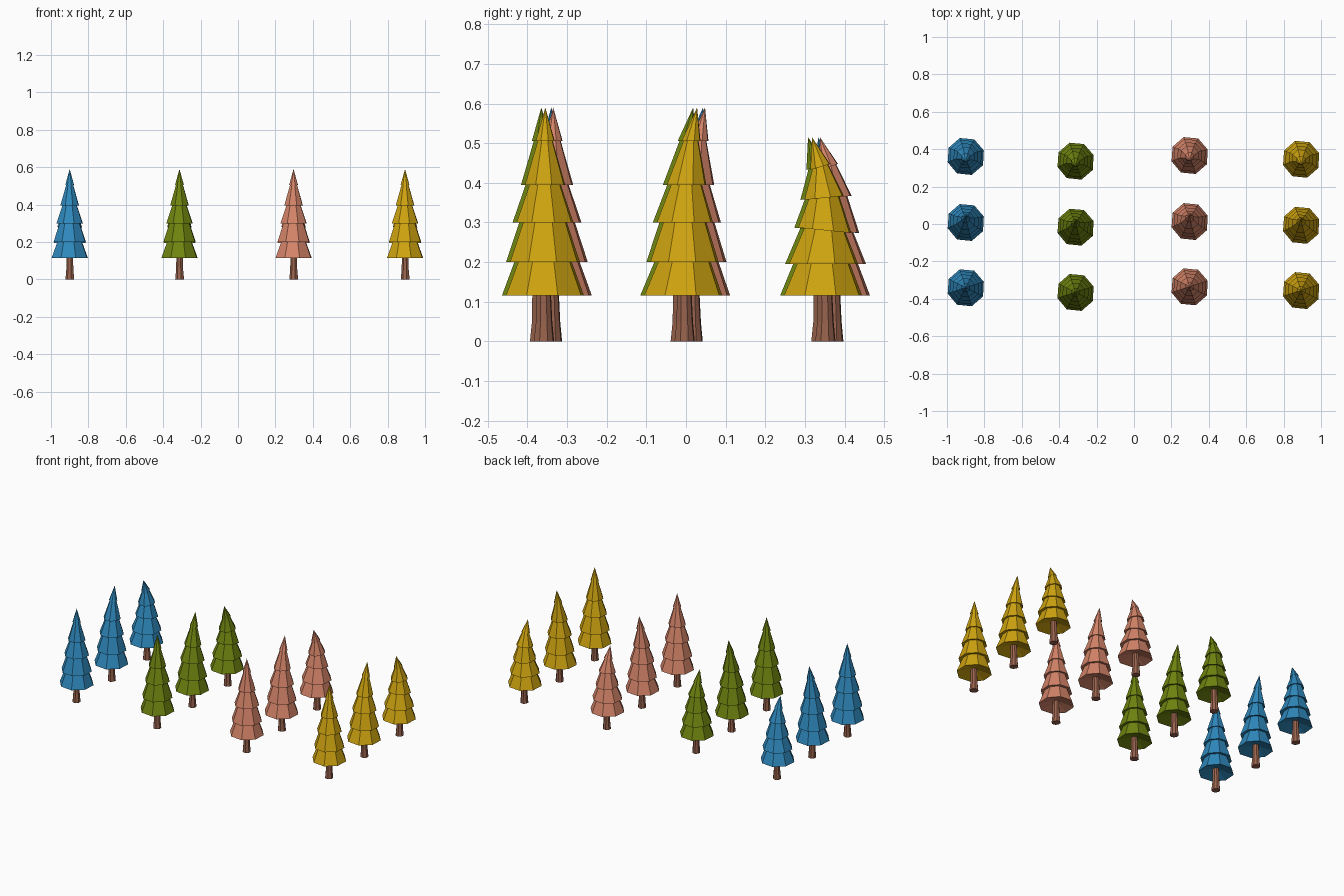
import bpy
import bmesh
import math
import random

cube = bpy.data.objects.get("Cube")
if cube:
    bpy.data.objects.remove(cube, do_unlink=True)

SIDES = 8


def material(name, rgb):
    mat = bpy.data.materials.new(name)
    mat.use_nodes = True
    colour = (*rgb, 1.0)
    mat.diffuse_color = colour
    mat.node_tree.nodes["Principled BSDF"].inputs["Base Color"].default_value = colour
    return mat


def loft(name, rings, mat, location, jitter=0.0, tip=None):
    """Skin flat-faced rings of (radius, z, y shift, tilt), closed at both ends."""
    rng = random.Random(4)
    wobble = [1 + rng.uniform(-jitter, jitter) for _ in range(SIDES)]
    bm = bmesh.new()
    loops = []
    for radius, z, shift, tilt in rings:
        loop = []
        for i in range(SIDES):
            a = math.tau * (i + 0.4) / SIDES
            r = radius * wobble[i]
            y = r * math.sin(a)
            loop.append(bm.verts.new((r * math.cos(a), y + shift, z + y * tilt)))
        loops.append(loop)
    for low, high in zip(loops, loops[1:]):
        for i in range(SIDES):
            j = (i + 1) % SIDES
            bm.faces.new((low[i], low[j], high[j], high[i]))
    bm.faces.new(loops[0][::-1])
    if tip:
        apex = bm.verts.new(tip)
        for i in range(SIDES):
            bm.faces.new((loops[-1][i], loops[-1][(i + 1) % SIDES], apex))
    else:
        bm.faces.new(loops[-1])
    bmesh.ops.recalc_face_normals(bm, faces=bm.faces)
    mesh = bpy.data.meshes.new(name)
    bm.to_mesh(mesh)
    bm.free()
    mesh.materials.append(mat)
    obj = bpy.data.objects.new(name, mesh)
    obj.location = location
    bpy.context.scene.collection.objects.link(obj)
    return obj


def foliage(name, tiers, tip, mat, location):
    """Stack flared skirts; each skirt narrows up to the rim of the next."""
    r0, z0, s0, _ = tiers[0]
    rings = [(0.017, z0 + 0.025, s0, 0)]
    for k, (radius, z, shift, tilt) in enumerate(tiers):
        rings.append((radius, z, shift, tilt))
        if k + 1 < len(tiers):
            next_r, next_z, next_s, next_t = tiers[k + 1]
            rings.append((next_r * 0.75, next_z + 0.004, next_s, next_t))
    loft(name, rings, mat, location, 0.02, (0, tip[0], tip[1]))


bark = material("brown bark", (0.32, 0.125, 0.075))

# Columns: colour name, colour, x, y offset
columns = [
    ("blue", (0.028, 0.25, 0.51), -0.90, 0.015),
    ("green", (0.16, 0.235, 0.005), -0.313, -0.01),
    ("pink", (0.66, 0.23, 0.14), 0.297, 0.02),
    ("yellow", (0.62, 0.37, 0.005), 0.893, 0.0),
]

# Rows: tiers as (radius, z, y shift, tilt), then the tip as (y shift, z)
rows = [
    ("front", -0.355, [(0.103, 0.115, 0, 0), (0.092, 0.2, 0, 0), (0.075, 0.3, 0, 0),
                       (0.053, 0.395, 0, 0), (0.025, 0.505, 0, 0)], (0, 0.59)),
    ("middle", 0.0, [(0.103, 0.115, -0.006, 0), (0.09, 0.2, -0.003, 0),
                     (0.074, 0.3, -0.002, 0), (0.052, 0.395, 0.002, 0),
                     (0.025, 0.505, 0.013, 0)], (0.028, 0.59)),
    ("back", 0.355, [(0.103, 0.115, -0.008, 0), (0.091, 0.195, -0.007, 0),
                     (0.07, 0.28, -0.004, -0.1), (0.052, 0.362, -0.006, 0.1),
                     (0.026, 0.44, -0.016, 0.3)], (-0.037, 0.515)),
]

for colour, rgb, x, offset in columns:
    leaves = material(colour + " needles", rgb)
    for row, y, tiers, tip in rows:
        place = (x, y + offset, 0)
        foliage(f"{row}_{colour}_foliage", tiers, tip, leaves, place)
        # Trunk flaring at the foot
        loft(f"{row}_{colour}_trunk",
             [(0.026, 0, -0.002, 0), (0.021, 0.05, -0.002, 0), (0.018, 0.15, -0.004, 0)],
             bark, place, 0.1)
